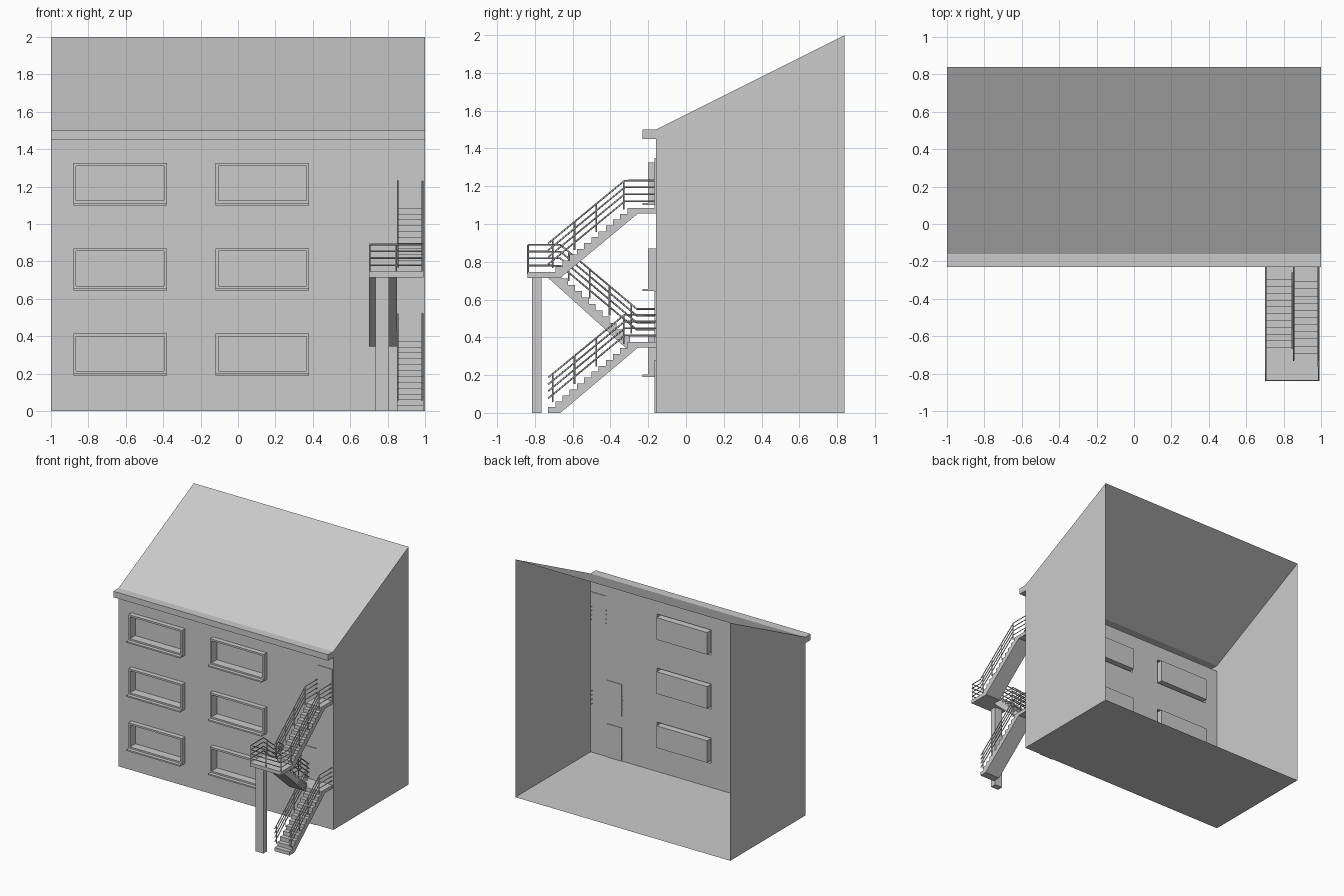
import bpy, bmesh

if "Cube" in bpy.data.objects:
    bpy.data.objects.remove(bpy.data.objects["Cube"])

WALL, EAVE, BACK = -0.16, -0.23, 0.84
LOW, MID, TOP = 0.375, 0.745, 1.085      # landing floor heights
SLAB = 0.03


def finish(bm, name, normals=True):
    bmesh.ops.remove_doubles(bm, verts=bm.verts, dist=1e-5)
    if normals:
        bmesh.ops.recalc_face_normals(bm, faces=bm.faces)
    me = bpy.data.meshes.new(name)
    bm.to_mesh(me)
    bm.free()
    ob = bpy.data.objects.new(name, me)
    bpy.context.collection.objects.link(ob)
    return ob


def face(bm, pts):
    return bm.faces.new([bm.verts.new(p) for p in pts])


def prism(name, profile, x0, x1):
    """Closed (y, z) profile extruded along x."""
    bm = bmesh.new()
    f = face(bm, [(x0, y, z) for y, z in profile])
    new = bmesh.ops.extrude_face_region(bm, geom=[f])["geom"]
    vs = [v for v in new if isinstance(v, bmesh.types.BMVert)]
    bmesh.ops.translate(bm, verts=vs, vec=(x1 - x0, 0, 0))
    return finish(bm, name)


def box(name, x0, x1, y0, y1, z0, z1):
    return prism(name, [(y0, z0), (y1, z0), (y1, z1), (y0, z1)], x0, x1)


# Building shell: thin skin, open at the back, with raised window surrounds
bm = bmesh.new()
side = [(WALL, 0), (BACK, 0), (BACK, 2), (WALL, 1.5), (EAVE, 1.5), (EAVE, 1.45), (WALL, 1.45)]
for x in (-1, 1):
    pts = [(x, y, z) for y, z in side]
    face(bm, pts if x > 0 else pts[::-1])
for i in (0, 2, 3, 4, 5):                # floor, roof and box eave
    (ya, za), (yb, zb) = side[i], side[i + 1]
    face(bm, [(-1, ya, za), (-1, yb, zb), (1, yb, zb), (1, ya, za)])

xs = [-1, -0.88, -0.38, -0.12, 0.38, 1]
zs = [0, 0.20, 0.415, 0.655, 0.87, 1.11, 1.325, 1.45]


def rect(x0, x1, z0, z1, y, inset=0.0):
    return [(x0 + inset, y, z0 + inset), (x1 - inset, y, z0 + inset),
            (x1 - inset, y, z1 - inset), (x0 + inset, y, z1 - inset)]


for i in range(len(xs) - 1):
    for j in range(len(zs) - 1):
        r = (xs[i], xs[i + 1], zs[j], zs[j + 1])
        if i % 2 and j % 2:
            loops = [rect(*r, WALL), rect(*r, -0.20),
                     rect(*r, -0.20, 0.015), rect(*r, -0.13, 0.015)]
            for a, b in zip(loops, loops[1:]):
                for k in range(4):
                    n = (k + 1) % 4
                    face(bm, [a[k], a[n], b[n], b[k]])
            face(bm, loops[-1])
        else:
            face(bm, rect(*r, WALL))
finish(bm, "building_shell")

# Window sills
for x0 in (-0.88, -0.12):
    for z in (0.19, 0.645, 1.10):
        box("window_sill", x0, x0 + 0.5, EAVE, WALL, z, z + 0.012)

# Doors
for name, x0, z0, h in (("ground_door", 0.71, 0, 0.28), ("middle_door", 0.71, LOW, 0.27),
                        ("upper_door", 0.855, TOP, 0.265)):
    box(name, x0, x0 + 0.135, -0.166, -0.155, z0, z0 + h)


# Stair flights: sawtooth top with sloping soffit
def steps(y0, z0, y1, z1, n=11):
    """Points climbing from (y0, z0) to (y1, z1), rising first."""
    dy, dz = (y1 - y0) / n, (z1 - z0) / n
    pts = []
    for i in range(n):
        pts += [(y0 + i * dy, z0 + i * dz), (y0 + (i + 1) * dy, z0 + i * dz)]
    return pts + [(y1, z1)]


def flight_up(name, base, top):
    prism(name, steps(-0.73, base + SLAB, -0.31, top)
          + [(WALL, top), (WALL, top - SLAB), (-0.255, top - SLAB), (-0.665, base)], 0.85, 0.99)
    bpy.data.objects[name].data.polygons[0].use_smooth = False


def lower_profile_fix(pts, base):
    return pts + [(-0.73, base)]


for name, base, top in (("lower_flight", 0.0, LOW), ("upper_flight", MID - SLAB, TOP)):
    prism(name, [(-0.73, base)] + steps(-0.73, base + SLAB, -0.31, top)
          + [(WALL, top), (WALL, top - SLAB), (-0.255, top - SLAB), (-0.665, base)], 0.85, 0.99)
prism("middle_flight", steps(-0.26, LOW, -0.66, MID)
      + [(-0.73, MID), (-0.73, MID - SLAB), (-0.32, LOW - SLAB), (-0.26, LOW - SLAB)], 0.70, 0.85)

# Landings and support post
box("lower_landing", 0.70, 0.99, -0.31, WALL, LOW - SLAB, LOW)
box("middle_landing", 0.70, 0.99, -0.84, -0.66, MID - SLAB, MID)
box("support_post", 0.735, 0.807, -0.815, -0.765, 0, MID - SLAB)


# Railings: four thin bars along a path plus uprights
def railing(name, path, posts, drop=0.15):
    cu = bpy.data.curves.new(name, "CURVE")
    cu.dimensions = "3D"
    cu.bevel_depth = 0.0045
    cu.bevel_resolution = 0
    cu.use_fill_caps = True
    lines = [[(x, y, z - d) for x, y, z in path] for d in (0, 0.036, 0.072, 0.11)]
    lines += [[(x, y, z), (x, y, z - drop)] for x, y, z in posts]
    for pts in lines:
        s = cu.splines.new("POLY")
        s.points.add(len(pts) - 1)
        for p, c in zip(s.points, pts):
            p.co = (*c, 1)
    ob = bpy.data.objects.new(name, cu)
    bpy.context.collection.objects.link(ob)
    bpy.ops.object.select_all(action="DESELECT")
    ob.select_set(True)
    bpy.context.view_layer.objects.active = ob
    bpy.ops.object.convert(target="MESH")


for label, floor in (("lower", LOW), ("upper", TOP)):
    h = floor + 0.145
    for x in (0.853, 0.986):
        path = [(x, -0.73, h - 0.333), (x, -0.325, h)]
        if label == "upper" or x > 0.9:
            path.append((x, -0.15, h))
        posts = [(x, y, h + (y + 0.325) * 0.822) for y in (-0.705, -0.59, -0.475, -0.33)]
        railing(label + "_flight_railing", path, posts)

mid_z = MID + 0.145


def mid_posts(x):
    return [(x, y, mid_z - (y + 0.665) * 0.84) for y in (-0.62, -0.51, -0.405, -0.29)]


railing("middle_flight_outer_railing",
        [(0.986, -0.73, mid_z), (0.986, -0.836, mid_z), (0.704, -0.836, mid_z),
         (0.704, -0.665, mid_z), (0.704, -0.26, 0.55), (0.704, -0.15, 0.55)],
        [(x, -0.836, mid_z) for x in (0.704, 0.845, 0.986)] + mid_posts(0.704), 0.155)
railing("middle_flight_inner_railing",
        [(0.845, -0.665, mid_z), (0.845, -0.26, 0.55)], mid_posts(0.845), 0.155)
